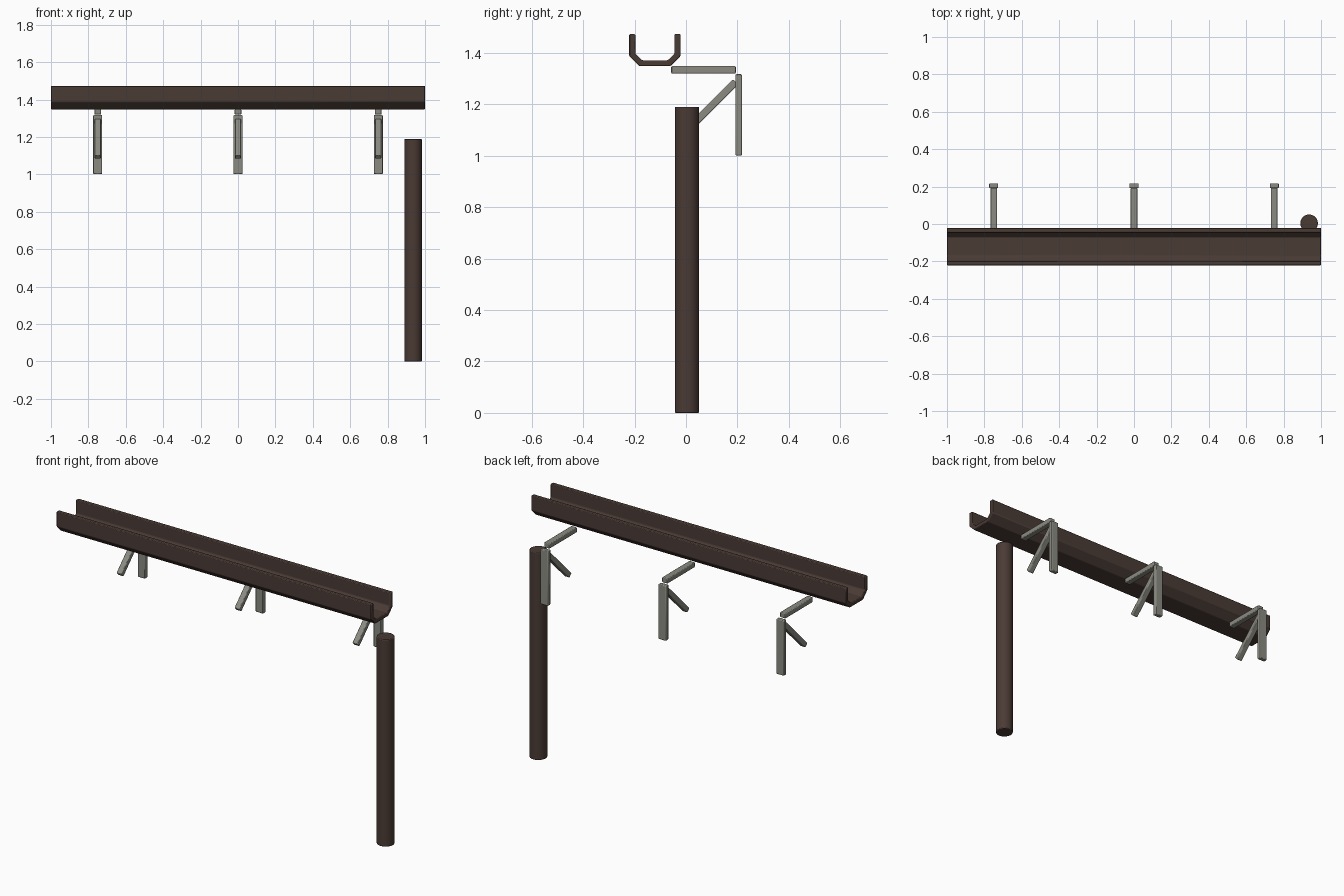
import bpy, bmesh
from math import radians
from mathutils import Matrix

if "Cube" in bpy.data.objects:
    bpy.data.objects.remove(bpy.data.objects["Cube"], do_unlink=True)


def material(name, colour):
    m = bpy.data.materials.new(name)
    m.use_nodes = True
    m.diffuse_color = colour
    bsdf = next(n for n in m.node_tree.nodes if n.type == "BSDF_PRINCIPLED")
    bsdf.inputs["Base Color"].default_value = colour
    return m


brown = material("dark brown", (0.068, 0.043, 0.035, 1))
grey = material("warm grey", (0.26, 0.26, 0.225, 1))


def finish(name, bm, mat, bevel=0.004):
    """Turn a bmesh into an object with softened edges."""
    bmesh.ops.recalc_face_normals(bm, faces=bm.faces)
    mesh = bpy.data.meshes.new(name)
    bm.to_mesh(mesh)
    bm.free()
    mesh.materials.append(mat)
    ob = bpy.data.objects.new(name, mesh)
    bpy.context.collection.objects.link(ob)
    mod = ob.modifiers.new("soft edges", "BEVEL")
    mod.width, mod.segments = bevel, 2
    mod.limit_method, mod.angle_limit = "ANGLE", radians(30)
    bpy.ops.object.select_all(action="DESELECT")
    ob.select_set(True)
    bpy.context.view_layer.objects.active = ob
    bpy.ops.object.shade_smooth_by_angle(angle=radians(35))
    return ob


def bar(name, centre, size, tilt=0):
    """Box bar, tilted about the x axis."""
    bm = bmesh.new()
    matrix = (Matrix.Translation(centre) @ Matrix.Rotation(radians(tilt), 4, "X")
              @ Matrix.Diagonal((*size, 1)))
    bmesh.ops.create_cube(bm, size=1, matrix=matrix)
    return finish(name, bm, grey)


# Gutter: half cross-section (distance from the middle, height), mirrored and extruded
outer = [(0.1, 1.473), (0.1, 1.388), (0.06, 1.348)]
inner = [(0.05, 1.371), (0.076, 1.397), (0.076, 1.473)]
half = outer + inner
section = ([(-d, z) for d, z in outer] + [(d, z) for d, z in reversed(outer)]
           + [(d, z) for d, z in reversed(inner)] + [(-d, z) for d, z in inner])
bm = bmesh.new()
face = bm.faces.new([bm.verts.new((-1, d - 0.121, z)) for d, z in section])
ext = bmesh.ops.extrude_face_region(bm, geom=[face])
bmesh.ops.translate(bm, vec=(2, 0, 0),
                    verts=[v for v in ext["geom"] if isinstance(v, bmesh.types.BMVert)])
finish("gutter", bm, brown)

# Downpipe
bm = bmesh.new()
bmesh.ops.create_cone(bm, cap_ends=True, segments=32, radius1=0.047, radius2=0.047,
                      depth=1.19, matrix=Matrix.Translation((0.936, 0.004, 0.595)))
finish("downpipe", bm, brown)

# Brackets: wall plate, arm under the gutter and diagonal brace
for side, x in (("right", -0.75), ("middle", 0), ("left", 0.75)):
    bar(side + "_wall_plate", (x, 0.205, 1.159), (0.048, 0.025, 0.316))
    bar(side + "_arm", (x, 0.068, 1.334), (0.035, 0.251, 0.029))
    bar(side + "_brace", (x, 0.096, 1.19), (0.033, 0.274, 0.028), 45)
